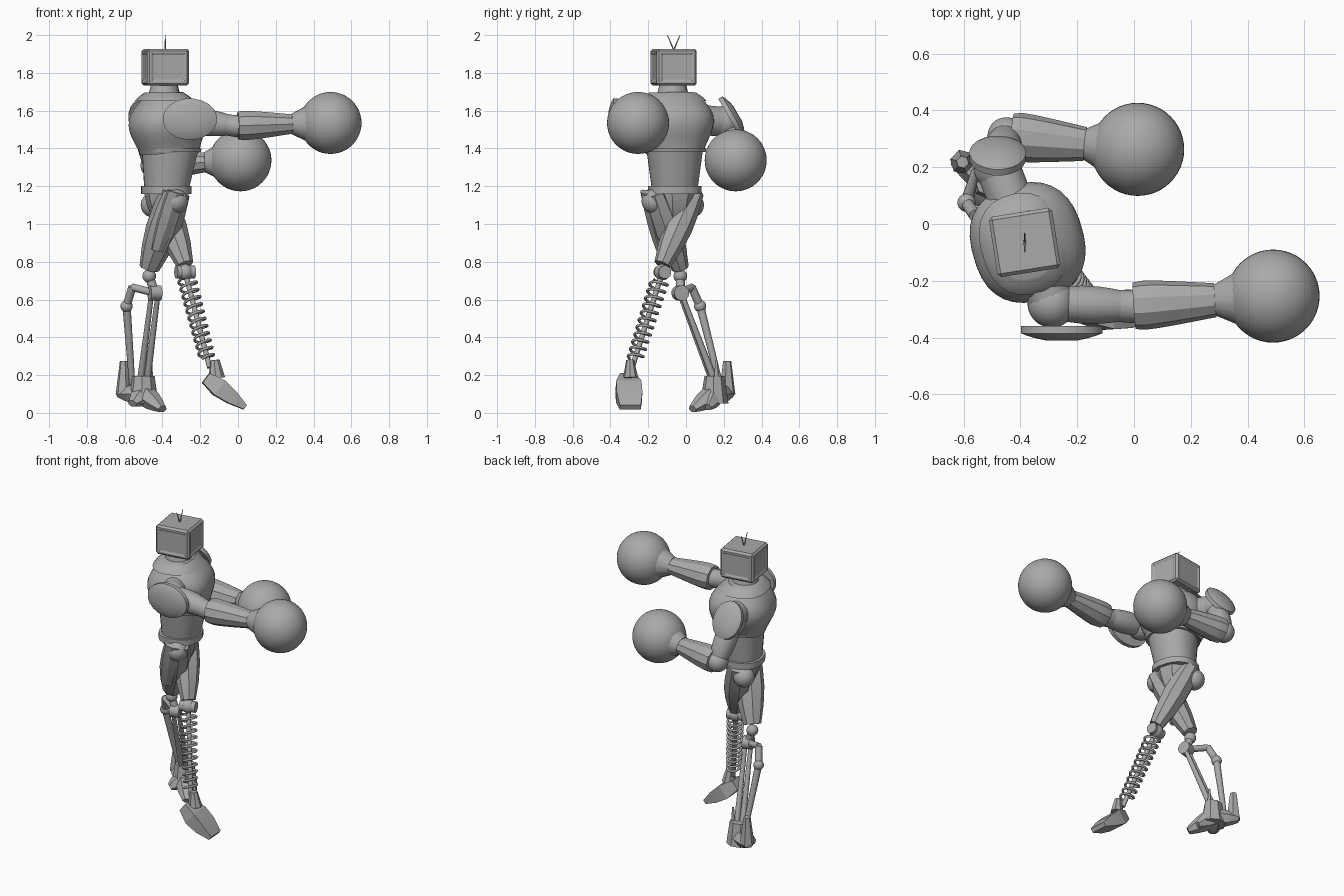
import bpy, bmesh, math
from mathutils import Vector, Matrix

default_cube = bpy.data.objects.get("Cube")
if default_cube:
    bpy.data.objects.remove(default_cube, do_unlink=True)

grey = bpy.data.materials.new("plain grey")
grey.use_nodes = True
tone = (.4, .4, .4, 1)
grey.diffuse_color = tone
grey.node_tree.nodes["Principled BSDF"].inputs["Base Color"].default_value = tone

UP = Vector((0, 0, 1))
RIGHTWARD = Vector((0, -1, 0))
FACING = Vector((math.cos(.28), math.sin(.28), 0))


def finish(name, bm, crease):
    """Turn a bmesh into a grey object whose edges stay sharp above the crease angle."""
    bmesh.ops.recalc_face_normals(bm, faces=bm.faces)
    mesh = bpy.data.meshes.new(name)
    bm.to_mesh(mesh)
    bm.free()
    mesh.materials.append(grey)
    part = bpy.data.objects.new(name, mesh)
    bpy.context.scene.collection.objects.link(part)
    bpy.ops.object.select_all(action='DESELECT')
    part.select_set(True)
    bpy.context.view_layer.objects.active = part
    bpy.ops.object.shade_smooth_by_angle(angle=math.radians(crease))


def signed_power(value, power):
    return math.copysign(abs(value) ** power, value)


def limb(name, start, end, size, tip, bulge=0, peak=1, sides=24, steps=8, power=1, crease=35):
    """Taper an oval section from size to tip, swelling by bulge along the way."""
    start, end = Vector(start), Vector(end)
    axis = (end - start).normalized()
    guide = UP if abs(axis.z) < .7 else FACING
    u = (guide - axis * guide.dot(axis)).normalized()
    v = axis.cross(u)
    bm = bmesh.new()
    rings = []
    for step in range(steps + 1):
        t = step / steps
        swell = bulge * math.sin(math.pi * t ** peak)
        a, b = Vector(size).lerp(Vector(tip), t) + Vector((swell, swell))
        ring = []
        for side in range(sides):
            turn = math.tau * (side + .5) / sides
            across = u * a * signed_power(math.cos(turn), power)
            along = v * b * signed_power(math.sin(turn), power)
            ring.append(bm.verts.new(start.lerp(end, t) + across + along))
        rings.append(ring)
    for low, high in zip(rings, rings[1:]):
        for side in range(sides):
            after = (side + 1) % sides
            bm.faces.new((low[side], low[after], high[after], high[side]))
    bm.faces.new(rings[0])
    bm.faces.new(rings[-1])
    finish(name, bm, crease)


def armour(name, start, end, size, tip, bulge=0, peak=1, sides=8):
    """A flat-faced plate or block."""
    limb(name, start, end, size, tip, bulge, peak, sides=sides, steps=4, crease=15)


def rod(name, start, end, radius, end_radius=None):
    end_radius = end_radius or radius
    limb(name, start, end, (radius, radius), (end_radius, end_radius), sides=16, steps=1)


def ball(name, center, radius):
    bm = bmesh.new()
    bmesh.ops.create_uvsphere(bm, u_segments=48, v_segments=24, radius=radius,
                              matrix=Matrix.Translation(center))
    finish(name, bm, 60)


# Head: bevelled television box with an inset panel on each side
head_center = Vector((-.385, -.065, 1.83))
bm = bmesh.new()
bmesh.ops.create_cube(bm, size=1, matrix=Matrix.Diagonal((.225, .215, .195, 1)))
bmesh.ops.bevel(bm, geom=bm.edges[:], offset=.012, segments=1, affect='EDGES')
panels = [face for face in bm.faces if abs(face.normal.z) < .1 and face.calc_area() > .02]
for panel in panels:
    bmesh.ops.inset_region(bm, faces=[panel], thickness=.014, depth=0)
    bmesh.ops.inset_region(bm, faces=[panel], thickness=.014, depth=-.005)
bm.transform(Matrix.Translation(head_center) @ Matrix.Rotation(math.radians(9), 4, 'Z'))
finish("head", bm, 12)
for side, sign in (("right", 1), ("left", -1)):
    antenna_top = head_center + UP * .17 + RIGHTWARD * sign * .033
    rod(side + "_antenna", head_center + UP * .09, antenna_top, .004, .002)

# Torso
waist = Vector((-.38, -.06, 1.18))
ribs = Vector((-.36, -.06, 1.38))
collar = Vector((-.39, -.07, 1.69))
rod("neck", collar - UP * .03, collar + UP * .06, .09, .068)
limb("abdomen", waist, ribs + UP * .03, (.115, .12), (.15, .15), power=.9)
limb("rib_lip", ribs, ribs + UP * .02, (.16, .16), (.165, .165), power=.85, steps=1)
limb("chest", ribs, collar, (.155, .15), (.095, .12), .075, peak=1.2, sides=32, steps=12, power=.82)
limb("collar_yoke", collar - UP * .04, collar + UP * .005, (.15, .18), (.1, .125), .005, power=.85)

# Pelvis
limb("waist_band", waist - UP * .02, waist + UP * .02, (.13, .14), (.13, .14), power=.85, steps=1)
armour("pelvis", waist, waist - UP * .17, (.12, .12), (.06, .06), .01)


# Arms: shoulder, upper arm, elbow, and a forearm flaring into a big ball
def arm(side, shoulder, elbow, hand, pad, pad_facing, pad_size):
    shoulder, elbow, hand, pad = map(Vector, (shoulder, elbow, hand, pad))
    socket = shoulder.lerp(ribs.lerp(collar, .6), .5)
    rod(side + "_shoulder_link", socket, shoulder, .08)
    ball(side + "_shoulder_ball", shoulder, .085)
    limb(side + "_upper_arm", shoulder, elbow, (.06, .055), (.05, .05), .015)
    rod(side + "_elbow_cuff", shoulder.lerp(elbow, .8), shoulder.lerp(elbow, 1.1), .056, .06)
    wrist = elbow.lerp(hand, .6)
    limb(side + "_forearm", elbow.lerp(hand, .04), wrist, (.077, .082), (.054, .06), .008,
         peak=.5, sides=10, crease=25)
    rod(side + "_wrist_flare", wrist, elbow.lerp(hand, .77), .056, .1)
    ball(side + "_fist_ball", hand, .164)
    rim = pad + Vector(pad_facing) * .025
    limb(side + "_pad_rim", pad, rim, pad_size, pad_size, sides=20, steps=1)
    limb(side + "_pad_dome", rim, rim + Vector(pad_facing) * .025, pad_size,
         Vector(pad_size) * .4, .01, sides=20, steps=3)


arm("right", (-.29, -.28, 1.55), (-.02, -.29, 1.52), (.49, -.254, 1.535),
    (-.255, -.36, 1.555), RIGHTWARD, (.11, .145))
arm("left", (-.48, .2, 1.54), (-.45, .31, 1.31), (.013, .263, 1.337),
    (-.48, .23, 1.56), (0, .87, .5), (.12, .1))
ball("left_elbow_joint", (-.45, .31, 1.31), .066)

# Thighs: faceted armour, crossing over mid stride
knee = Vector((-.28, -.125, .745))
strut_knee = Vector((-.47, -.03, .725))
hip = Vector((-.42, .04, 1.17))
strut_hip = Vector((-.33, -.17, 1.17))
armour("spring_leg_thigh", hip, knee + UP * .04, (.07, .055), (.045, .045), .025)
armour("strut_leg_thigh", strut_hip, strut_knee + UP * .04, (.08, .06), (.055, .045), .025)
outside = RIGHTWARD * .07
armour("strut_thigh_plate", strut_hip + outside * .7, strut_hip.lerp(strut_knee, .7) + outside,
       (.05, .02), (.035, .015), .01, sides=6)
ball("hip_cap", hip + Vector((-.03, -.01, -.07)), .065)
ball("strut_hip_cap", strut_hip - UP * .05, .065)

# Spring leg: knee, core rod and coil
ankle = Vector((-.15, -.285, .24))
rod("spring_knee_pin", knee - FACING * .05, knee + FACING * .05, .035)
ball("spring_knee", knee, .043)
rod("spring_core", knee, ankle, .014)
axis = (ankle - knee).normalized()
u = axis.orthogonal().normalized()
v = axis.cross(u)
turns, steps = 11, 20
curve = bpy.data.curves.new("leg_spring", 'CURVE')
curve.dimensions = '3D'
curve.bevel_depth = .0075
curve.bevel_resolution = 2
coil = curve.splines.new('POLY')
coil.points.add(turns * steps)
for index, point in enumerate(coil.points):
    t = index / (turns * steps)
    turn = math.tau * index / steps
    offset = (u * math.cos(turn) + v * math.sin(turn)) * (.047 - .008 * t)
    point.co = (*(knee.lerp(ankle, .08 + .83 * t) + offset), 1)
curve.materials.append(grey)
bpy.context.scene.collection.objects.link(bpy.data.objects.new("leg_spring", curve))

# Wedge foot pointing down
heel = Vector((-.17, -.31, .185))
armour("spring_ankle", heel + FACING * .06, heel + FACING * .05 + UP * .095, (.045, .04), (.025, .02))
limb("spring_foot", heel, (.035, -.295, .03), (.035, .045), (.015, .062), .025,
     peak=.8, sides=4, steps=3, power=.3, crease=15)

# Strut leg: knee hardware and two struts
rear_joint = Vector((-.59, .075, .565))
axle = Vector((-.56, .03, .665))
barrel = Vector((-.44, -.03, .635))
foot = Vector((-.5, .15, .1))
ball("strut_knee", strut_knee, .036)
rod("strut_knee_post", strut_knee, barrel, .024)
rod("knee_axle", axle, barrel, .02)
rod("knee_barrel", barrel - FACING * .03, barrel + FACING * .03, .041)
ball("rear_joint", rear_joint, .032)
rod("rear_link", axle, rear_joint, .022)
rod("rear_strut", rear_joint, foot + Vector((-.06, .03, .05)), .022, .016)
for side, shift in (("outer", -.018), ("inner", .018)):
    rod(side + "_front_strut", barrel + FACING * shift, foot + FACING * shift + UP * .06, .013, .019)

# Clawed foot
armour("claw_foot_body", foot - UP * .05, foot + UP * .095, (.08, .075), (.06, .052))
toes = {"front": (-.4, .035, .02), "inner": (-.41, .11, .03),
        "outer": (-.56, .08, .05), "heel": (-.63, .235, .1)}
for name, tip in toes.items():
    armour(name + "_toe", foot, tip, (.06, .055), (.02, .03), .01, sides=6)
heel_top = foot.lerp(Vector(toes["heel"]), .8)
armour("heel_fin", heel_top, heel_top + UP * .175, (.045, .045), (.022, .022), sides=6)
rod("ankle_spike", foot + FACING * .04, foot + FACING * .04 + UP * .18, .018, .006)
